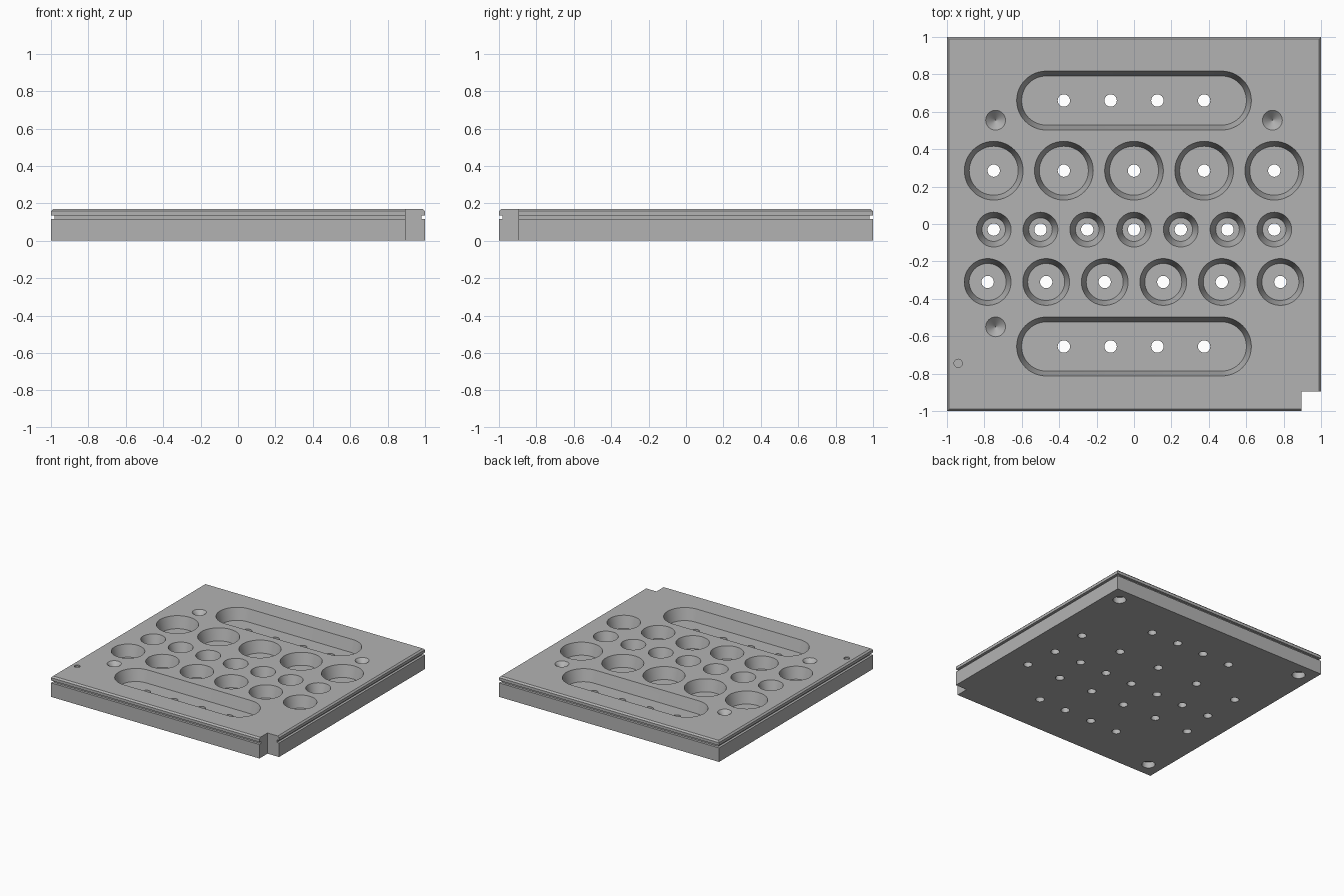
import bpy, bmesh
from math import cos, sin, pi

if "Cube" in bpy.data.objects:
    bpy.data.objects.remove(bpy.data.objects["Cube"], do_unlink=True)

TOP = 0.17
FLOOR = 0.075
HOLE_R = 0.033

grey = bpy.data.materials.new("plain grey")
grey.use_nodes = True
grey.diffuse_color = (0.45, 0.45, 0.45, 1)
grey.node_tree.nodes["Principled BSDF"].inputs["Base Color"].default_value = grey.diffuse_color


def loft(bm, rings):
    """Closed solid through a list of equal-length point rings, bottom to top."""
    rows = [[bm.verts.new(p) for p in ring] for ring in rings]
    n = len(rows[0])
    for a, b in zip(rows, rows[1:]):
        for i in range(n):
            j = (i + 1) % n
            bm.faces.new((a[i], a[j], b[j], b[i]))
    bm.faces.new(rows[0][::-1])
    bm.faces.new(rows[-1])


def stadium(x, y, z, r, half=0.0, n=48):
    """Circle, or a slot outline when half is above zero."""
    pts = []
    for i in range(n + 1):
        a = -pi / 2 + pi * i / n
        pts.append((x + half + r * cos(a), y + r * sin(a), z))
    if half == 0:
        pts.pop()
    for i in range(n + (half > 0)):
        a = pi / 2 + pi * i / n
        pts.append((x - half + r * cos(a), y + r * sin(a), z))
    return pts


def square(half, z):
    return [(sx * half, sy * half, z) for sx, sy in ((-1, -1), (1, -1), (1, 1), (-1, 1))]


def finish(bm, name):
    bmesh.ops.recalc_face_normals(bm, faces=bm.faces)
    mesh = bpy.data.meshes.new(name)
    bm.to_mesh(mesh)
    bm.free()
    mesh.materials.append(grey)
    obj = bpy.data.objects.new(name, mesh)
    bpy.context.collection.objects.link(obj)
    return obj


# Plate body with a side groove and a chamfered top edge
bm = bmesh.new()
loft(bm, [square(h, z) for h, z in (
    (1, 0), (1, 0.115), (0.98, 0.115), (0.98, 0.135), (1, 0.135), (1, 0.158), (0.988, TOP))])
plate = finish(bm, "plate")

# Solid corner block that closes the groove behind the notch
bm = bmesh.new()
wells = []
for i in range(5):
    wells.append((0.375 * (i - 2), 0.285, 0.157, 0.131))
for i in range(7):
    wells.append((0.25 * (i - 3), -0.03, 0.093, 0.063))
for i in range(6):
    wells.append((0.313 * (i - 2.5), -0.31, 0.125, 0.099))

# Tapered round wells and long slots
for x, y, rim, base in wells:
    k = (rim - base) / (TOP - FLOOR) * 0.02
    loft(bm, [stadium(x, y, FLOOR, base, n=24), stadium(x, y, TOP + 0.02, rim + k, n=24)])
for y in (0.66, -0.655):
    loft(bm, [stadium(0, y, FLOOR, 0.131, 0.47, 24), stadium(0, y, TOP + 0.02, 0.163, 0.47, 24)])

# Conical locating dimples and the small round mark
for x, y in ((-0.74, 0.555), (0.74, 0.555), (-0.74, -0.55)):
    loft(bm, [stadium(x, y, TOP - 0.05, 0.001, n=16), stadium(x, y, TOP + 0.01, 0.0634, n=16)])
loft(bm, [stadium(-0.94, -0.745, TOP - 0.01, 0.022, n=16), stadium(-0.94, -0.745, TOP + 0.02, 0.022, n=16)])

# Blind sockets under three corners
for x, y in ((0.88, 0.88), (-0.88, 0.88), (-0.88, -0.88)):
    loft(bm, [stadium(x, y, -0.02, 0.05, n=16), stadium(x, y, 0.05, 0.05, n=16)])

# Corner notch
loft(bm, [[(x + 0.995, y - 0.995, z) for x, y, _ in square(0.1, 0)] for z in (-0.05, 0.3)])
pockets = finish(bm, "pocket_cutter")

# Drain holes through every well and slot
bm = bmesh.new()
drains = [(x, y) for x, y, _, _ in wells]
drains += [(0.25 * (i - 1.5), y) for i in range(4) for y in (0.66, -0.655)]
for x, y in drains:
    loft(bm, [stadium(x, y, -0.02, HOLE_R, n=12), stadium(x, y, 0.12, HOLE_R, n=12)])
holes = finish(bm, "hole_cutter")

bpy.ops.object.select_all(action="DESELECT")
plate.select_set(True)
bpy.context.view_layer.objects.active = plate
for cutter in (pockets, holes):
    cutter.hide_render = True
    mod = plate.modifiers.new("cut", "BOOLEAN")
    mod.operation = "DIFFERENCE"
    mod.solver = "EXACT"
    mod.object = cutter
    bpy.ops.object.modifier_apply(modifier=mod.name)
    bpy.data.objects.remove(cutter, do_unlink=True)

bpy.ops.object.shade_smooth_by_angle(angle=pi / 6)
